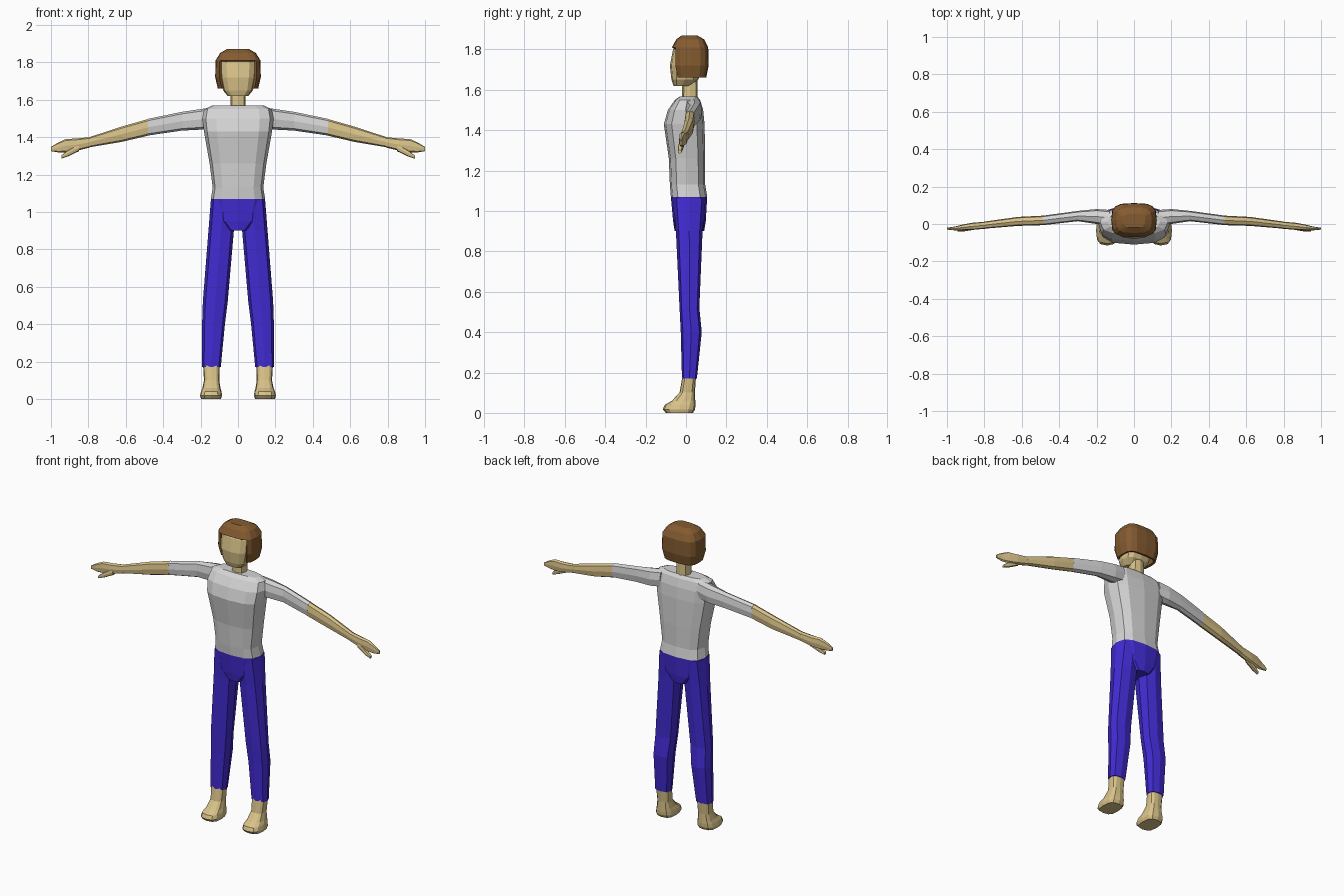
import bpy
import bmesh
import math

if "Cube" in bpy.data.objects:
    bpy.data.objects.remove(bpy.data.objects["Cube"], do_unlink=True)


def make_material(name, red, green, blue):
    mat = bpy.data.materials.new(name)
    mat.use_nodes = True
    colour = (red, green, blue, 1)
    mat.diffuse_color = colour
    mat.node_tree.nodes["Principled BSDF"].inputs["Base Color"].default_value = colour
    return mat


skin = make_material("skin tan", 0.69, 0.54, 0.25)
shirt = make_material("shirt grey", 0.66, 0.66, 0.66)
denim = make_material("trouser blue", 0.055, 0.025, 0.66)
brown = make_material("hair brown", 0.23, 0.105, 0.03)


def rounded(angle, power):
    """Point on a unit rounded square."""
    c, s = math.cos(angle), math.sin(angle)
    return (math.copysign(abs(c) ** power, c), math.copysign(abs(s) ** power, s))


def loft(name, mat, sections, axis="Z", sides=12, power=0.7, mirror=False, cut=None, thickness=0):
    """Skin rings given as (position, low a, high a, low b, high b) along an axis."""
    bm = bmesh.new()
    rings = []
    for t, a0, a1, b0, b1 in sections:
        ring = []
        for i in range(sides):
            u, v = rounded(math.tau * i / sides, power)
            a = (a0 + a1 + u * (a1 - a0)) / 2
            b = (b0 + b1 + v * (b1 - b0)) / 2
            ring.append(bm.verts.new((a, b, t) if axis == "Z" else (t, a, b)))
        rings.append(ring)
    for low, high in zip(rings, rings[1:]):
        for i in range(sides):
            j = (i + 1) % sides
            bm.faces.new((low[i], low[j], high[j], high[i]))
    bm.faces.new(rings[0])
    bm.faces.new(rings[-1])
    bmesh.ops.recalc_face_normals(bm, faces=bm.faces)
    if cut:
        doomed = [f for f in bm.faces if cut(f.calc_center_median())]
        bmesh.ops.delete(bm, geom=doomed, context="FACES")
    mesh = bpy.data.meshes.new(name)
    bm.to_mesh(mesh)
    bm.free()
    mesh.materials.append(mat)
    obj = bpy.data.objects.new(name, mesh)
    bpy.context.collection.objects.link(obj)
    if thickness:
        shell = obj.modifiers.new("shell", "SOLIDIFY")
        shell.thickness = thickness
    if mirror:
        obj.modifiers.new("mirror", "MIRROR")
    return obj


def centred(*rows):
    """Sections symmetric in x, given as (height, half width, front, back)."""
    return [(z, -w, w, front, back) for z, w, front, back in rows]


# Head and neck
loft("head", skin, centred(
    (1.62, 0.055, -0.062, 0.02), (1.65, 0.08, -0.072, 0.06), (1.72, 0.095, -0.08, 0.09),
    (1.8, 0.1, -0.064, 0.09), (1.845, 0.07, -0.03, 0.06)))
loft("neck", skin, centred((1.54, 0.042, -0.02, 0.058), (1.68, 0.038, -0.018, 0.056)), sides=8)


# Bobbed hair, open around the face and underneath
def face_opening(p):
    around_face = p.z < 1.8 and p.y < -0.02 and abs(p.x) < 0.09
    return around_face or p.z < 1.67


loft("hair", brown, centred(
    (1.66, 0.108, -0.055, 0.1), (1.72, 0.122, -0.07, 0.112), (1.81, 0.12, -0.07, 0.11),
    (1.85, 0.095, -0.048, 0.09), (1.87, 0.06, -0.02, 0.055)),
    sides=16, power=0.6, cut=face_opening, thickness=0.014)

# Shirt body and sleeves
loft("shirt_body", shirt, centred(
    (1.07, 0.145, -0.075, 0.105), (1.13, 0.135, -0.08, 0.095), (1.26, 0.152, -0.085, 0.095),
    (1.43, 0.182, -0.11, 0.092), (1.5, 0.19, -0.09, 0.085), (1.55, 0.18, -0.055, 0.07),
    (1.568, 0.14, -0.03, 0.055)))
loft("sleeves", shirt, [
    (0.13, -0.01, 0.075, 1.45, 1.56), (0.2, 0, 0.08, 1.44, 1.55),
    (0.3, 0.015, 0.07, 1.435, 1.535), (0.485, -0.006, 0.045, 1.408, 1.497)],
    axis="X", sides=8, mirror=True)

# Bare forearms, hands and thumbs
loft("forearms", skin, [
    (0.48, -0.006, 0.045, 1.408, 1.497), (0.62, -0.01, 0.038, 1.375, 1.457),
    (0.8, -0.025, 0.013, 1.345, 1.398)], axis="X", sides=8, mirror=True)
loft("hands", skin, [
    (0.79, -0.025, 0.013, 1.345, 1.4), (0.87, -0.032, 0.006, 1.325, 1.392),
    (0.92, -0.034, -0.004, 1.318, 1.39), (0.96, -0.034, -0.014, 1.318, 1.372),
    (1, -0.03, -0.02, 1.325, 1.348)], axis="X", sides=8, mirror=True)
loft("thumbs", skin, [
    (0.85, -0.03, -0.004, 1.325, 1.365), (0.91, -0.04, -0.014, 1.296, 1.33),
    (0.945, -0.04, -0.022, 1.285, 1.302)], axis="X", sides=8, mirror=True)

# Trousers: seat block and two legs
loft("trouser_seat", denim, centred(
    (0.9, 0.055, -0.056, 0.09), (0.95, 0.115, -0.064, 0.098), (1.07, 0.145, -0.075, 0.105)))
loft("trouser_legs", denim, [
    (0.17, 0.092, 0.192, -0.02, 0.054), (0.4, 0.07, 0.192, -0.026, 0.078),
    (0.52, 0.055, 0.188, -0.032, 0.066), (0.9, 0.022, 0.158, -0.05, 0.082),
    (1.065, 0.01, 0.145, -0.064, 0.095)], sides=8, mirror=True)

# Bare feet
loft("feet", skin, [
    (0, 0.092, 0.198, -0.1, 0.035), (0.018, 0.085, 0.203, -0.115, 0.045),
    (0.04, 0.088, 0.198, -0.105, 0.047), (0.06, 0.094, 0.19, -0.07, 0.046),
    (0.1, 0.1, 0.182, -0.032, 0.044), (0.185, 0.097, 0.187, -0.017, 0.05)],
    mirror=True)
